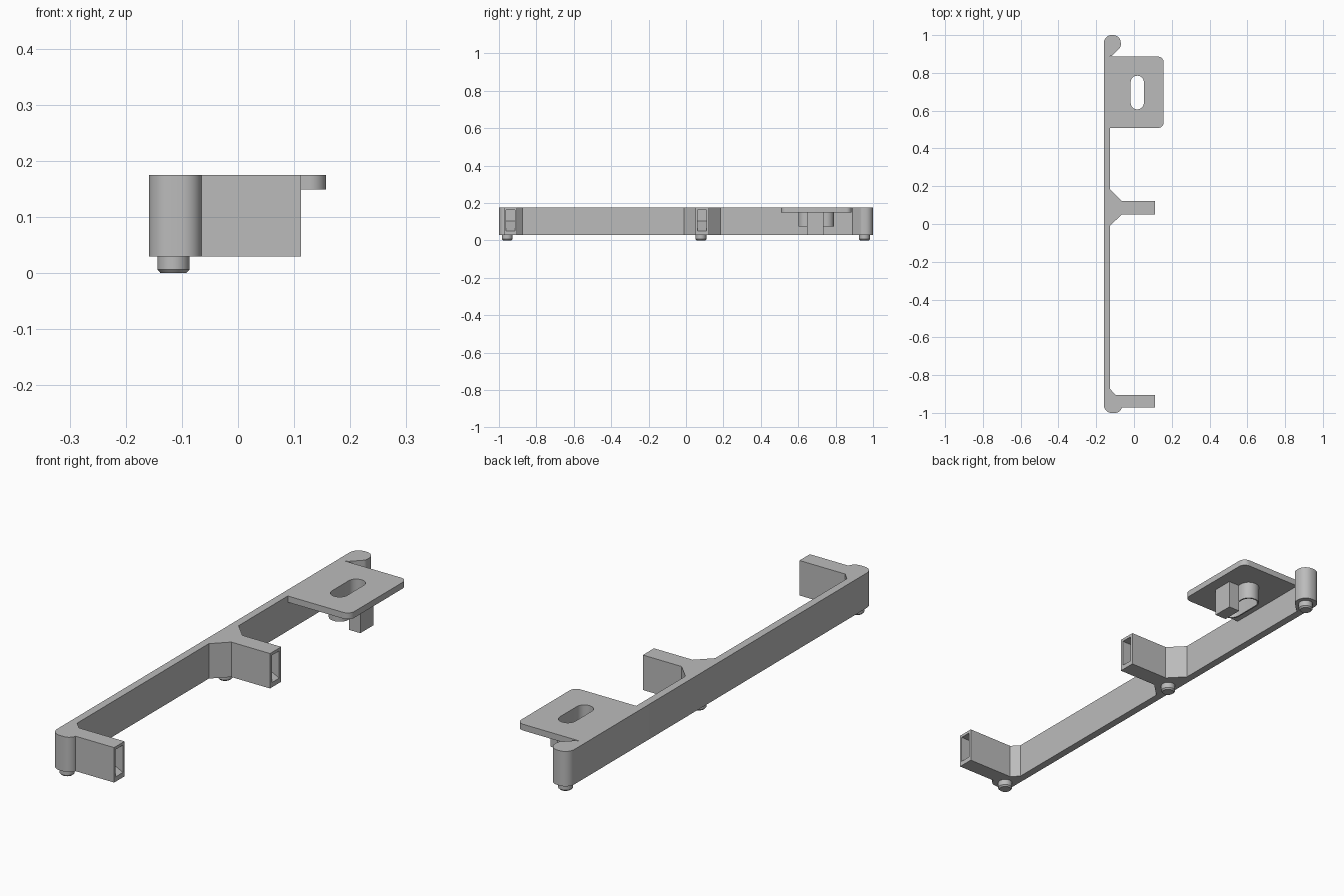
import bpy, bmesh, math
from mathutils import Vector

if "Cube" in bpy.data.objects:
    bpy.data.objects.remove(bpy.data.objects["Cube"])

grey = bpy.data.materials.new("light_grey")
grey.diffuse_color = (0.5, 0.5, 0.5, 1)
grey.use_nodes = True
grey.node_tree.nodes["Principled BSDF"].inputs["Base Color"].default_value = grey.diffuse_color

Z0, Z1 = 0.03, 0.175


def rounded(points, steps=8):
    """Outline from (x, y, radius) corners; a radius of 0 stays sharp."""
    out = []
    n = len(points)
    for i, (x, y, r) in enumerate(points):
        p = Vector((x, y))
        if r == 0:
            out.append(p)
            continue
        a = (Vector(points[i - 1][:2]) - p).normalized()
        b = (Vector(points[(i + 1) % n][:2]) - p).normalized()
        half = a.angle(b) / 2
        centre = p + (a + b).normalized() * (r / math.sin(half))
        t = r / math.tan(half)
        start, end = p + a * t - centre, p + b * t - centre
        sweep = math.atan2(start.x * end.y - start.y * end.x, start.dot(end))
        for k in range(steps + 1):
            ang = sweep * k / steps
            c, s = math.cos(ang), math.sin(ang)
            out.append(centre + Vector((start.x * c - start.y * s,
                                        start.x * s + start.y * c)))
    return out


def make(name, bm):
    bmesh.ops.recalc_face_normals(bm, faces=bm.faces)
    me = bpy.data.meshes.new(name)
    bm.to_mesh(me)
    bm.free()
    me.materials.append(grey)
    ob = bpy.data.objects.new(name, me)
    bpy.context.collection.objects.link(ob)
    return ob


def prism(name, coords, direction):
    bm = bmesh.new()
    face = bm.faces.new([bm.verts.new(c) for c in coords])
    new = bmesh.ops.extrude_face_region(bm, geom=[face])["geom"]
    bmesh.ops.translate(bm, vec=direction,
                        verts=[v for v in new if isinstance(v, bmesh.types.BMVert)])
    return make(name, bm)


def slab(name, outline, z0, z1):
    return prism(name, [(p[0], p[1], z0) for p in outline], (0, 0, z1 - z0))


def boolean(ob, other, op):
    bpy.context.view_layer.objects.active = ob
    mod = ob.modifiers.new("bool", "BOOLEAN")
    mod.operation, mod.solver, mod.object = op, "EXACT", other
    bpy.ops.object.modifier_apply(modifier=mod.name)
    bpy.data.objects.remove(other)


def smooth(ob):
    bpy.ops.object.select_all(action="DESELECT")
    ob.select_set(True)
    bpy.context.view_layer.objects.active = ob
    bpy.ops.object.shade_smooth_by_angle(angle=math.radians(30))


# Rail with two arms and the hooked end
L, W, R, A = -0.159, -0.127, -0.07, 0.112
rail = slab("rail", rounded([
    (L, -1, 0.04), (R, -1, 0.035), (R + 0.005, -0.972, 0), (A, -0.972, 0),
    (A, -0.904, 0), (-0.098, -0.904, 0), (W, -0.873, 0), (W, -0.01, 0),
    (-0.066, 0.05, 0), (A, 0.05, 0), (A, 0.123, 0), (-0.066, 0.123, 0),
    (W, 0.185, 0), (W, 0.89, 0), (-0.118, 0.89, 0), (R, 0.938, 0.02),
    (R, 1, 0.04), (L, 1, 0.04)]), Z0, Z1)

# Pockets in the arm ends, with a sloping floor
for y in (-0.938, 0.0865):
    profile = [(0.13, 0.05), (0.13, 0.163), (0.0, 0.163), (0.0, 0.104), (A, 0.05)]
    cutter = prism("pocket_cutter", [(x, y - 0.024, z) for x, z in profile],
                   (0, 0.048, 0))
    boolean(rail, cutter, "DIFFERENCE")
smooth(rail)


# Plate with a slotted collar underneath
def stadium(hw, hl):
    cx, cy = 0.0175, 0.696
    r = hw * 0.98
    return rounded([(cx - hw, cy - hl, r), (cx + hw, cy - hl, r),
                    (cx + hw, cy + hl, r), (cx - hw, cy + hl, r)], 10)


plate = slab("slotted_plate", rounded([
    (W, 0.508, 0), (0.157, 0.508, 0.03), (0.157, 0.886, 0.03), (W, 0.886, 0)]),
    0.149, Z1)
boolean(plate, slab("collar", stadium(0.041, 0.095), 0.075, 0.16), "UNION")
boolean(plate, slab("slot_cutter", stadium(0.035, 0.089), 0.05, 0.2), "DIFFERENCE")
smooth(plate)

# Tab beside the collar
slab("stop_tab", [(0.056, 0.648), (0.108, 0.648), (0.108, 0.735), (0.056, 0.735)],
     Z0, 0.15)

# Locating pegs with chamfered tips
for i, y in enumerate((-0.956, 0.08, 0.954)):
    bm = bmesh.new()
    rings = []
    for r, z in ((0.023, 0), (0.0285, 0.006), (0.0285, 0.032)):
        rings.append([bm.verts.new((-0.115 + r * math.cos(a), y + r * math.sin(a), z))
                      for a in (math.tau * k / 32 for k in range(32))])
    for lo, hi in zip(rings, rings[1:]):
        for k in range(32):
            j = (k + 1) % 32
            bm.faces.new((lo[k], lo[j], hi[j], hi[k]))
    bm.faces.new(rings[0])
    bm.faces.new(rings[-1])
    smooth(make(f"peg_{i + 1}", bm))
